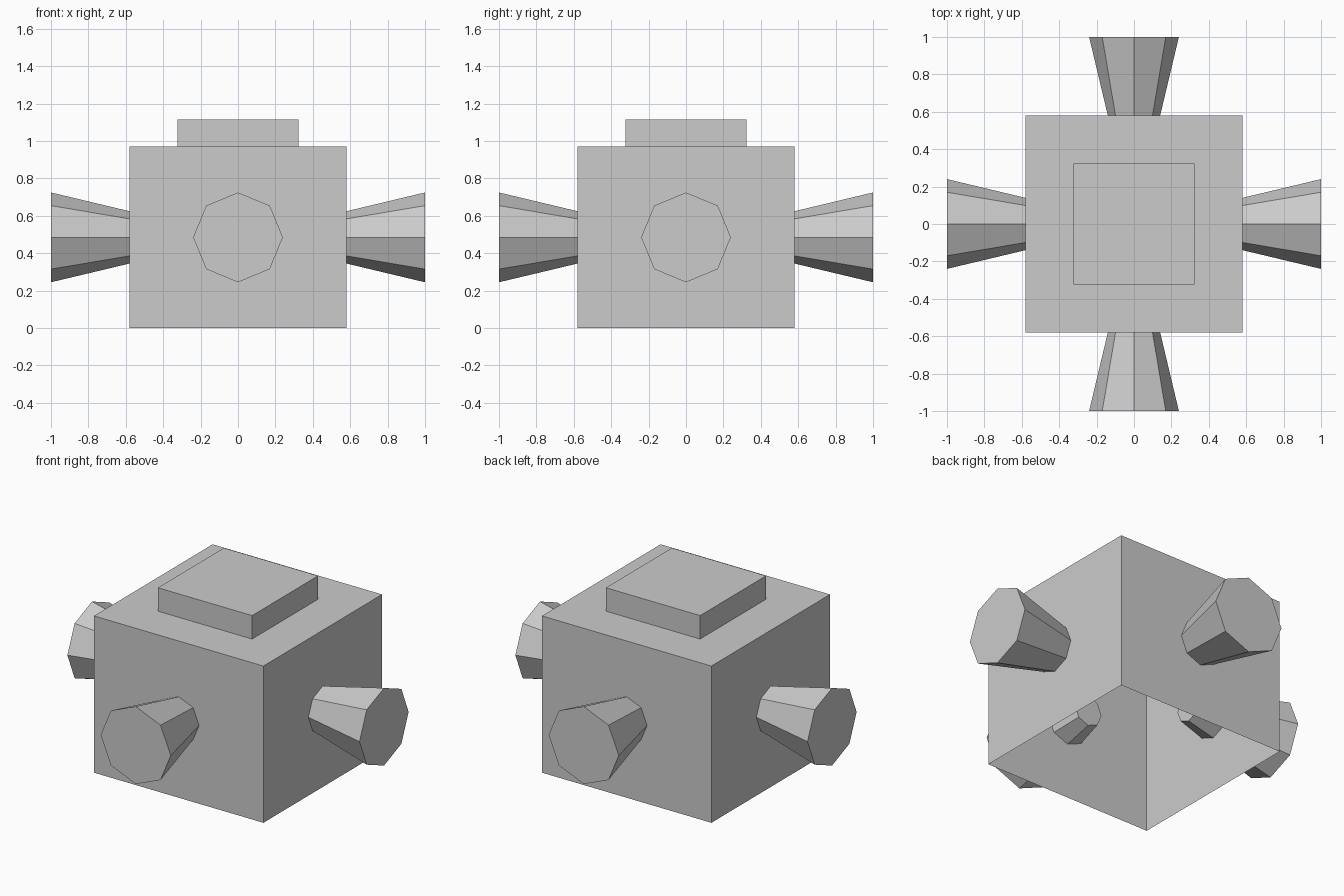
import bpy, bmesh, math
from mathutils import Matrix, Vector

if "Cube" in bpy.data.objects:
    bpy.data.objects.remove(bpy.data.objects["Cube"])

grey = bpy.data.materials.new("plain grey")
grey.diffuse_color = (0.6, 0.6, 0.6, 1)
grey.use_nodes = True
grey.node_tree.nodes["Principled BSDF"].inputs["Base Color"].default_value = grey.diffuse_color


def add_object(name, bm):
    mesh = bpy.data.meshes.new(name)
    bm.to_mesh(mesh)
    bm.free()
    mesh.materials.append(grey)
    obj = bpy.data.objects.new(name, mesh)
    bpy.context.collection.objects.link(obj)
    return obj


def open_box(name, width, z0, z1):
    """Square block without a bottom face."""
    bm = bmesh.new()
    bmesh.ops.create_cube(bm, size=1)
    bmesh.ops.scale(bm, vec=(width, width, z1 - z0), verts=bm.verts)
    bmesh.ops.translate(bm, vec=(0, 0, (z0 + z1) / 2), verts=bm.verts)
    bottom = [f for f in bm.faces if f.normal.z < -0.5]
    bmesh.ops.delete(bm, geom=bottom, context='FACES_ONLY')
    return add_object(name, bm)


def nozzle(name, angle):
    """Eight-sided horn that pokes through the wall and widens outwards."""
    inner, outer = 0.40, 1.0
    bm = bmesh.new()
    bmesh.ops.create_cone(bm, cap_ends=True, segments=8, radius1=0.097,
                          radius2=0.24, depth=outer - inner)
    place = (Matrix.Translation((0, 0, 0.485))
             @ Matrix.Rotation(angle, 4, 'Z')
             @ Matrix.Translation(((inner + outer) / 2, 0, 0))
             @ Matrix.Rotation(math.pi / 2, 4, 'Y'))
    bmesh.ops.transform(bm, matrix=place, verts=bm.verts)
    return add_object(name, bm)


# hollow body and raised lid
open_box("body", 1.16, 0, 0.97)
open_box("lid", 0.645, 0.97, 1.115)

# one horn on each side
for i, side in enumerate(("right", "back", "left", "front")):
    nozzle(side + "_nozzle", i * math.pi / 2)
